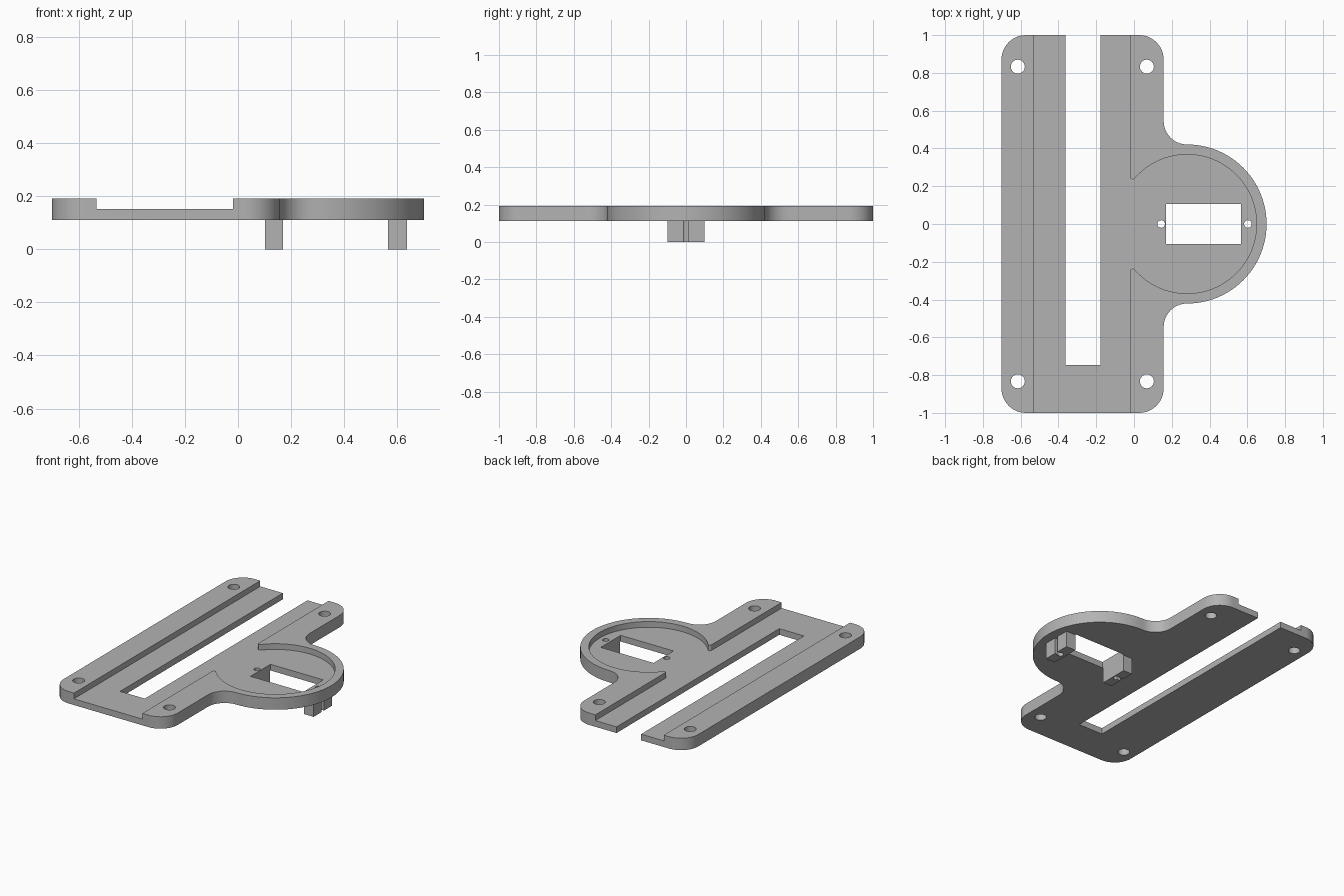
import bpy, bmesh
from math import cos, sin, radians, degrees, sqrt, atan2

if "Cube" in bpy.data.objects:
    bpy.data.objects.remove(bpy.data.objects["Cube"])

grey = bpy.data.materials.new("plain_grey")
grey.use_nodes = True
colour = (0.45, 0.45, 0.45, 1)
grey.diffuse_color = colour
grey.node_tree.nodes["Principled BSDF"].inputs["Base Color"].default_value = colour

BOTTOM, FLOOR, TOP = 0.111, 0.153, 0.192   # plate underside, pocket floor, rim top
LEFT, EDGE = -0.702, 0.157                 # long sides of the plate
DISC_X, DISC_R, POCKET_R = 0.281, 0.421, 0.368
CH_L, CH_R = -0.533, -0.019                # channel walls


def arc(cx, cy, r, a0, a1, n=12):
    return [(cx + r * cos(radians(a0 + (a1 - a0) * i / n)),
             cy + r * sin(radians(a0 + (a1 - a0) * i / n))) for i in range(n + 1)]


def rect(x0, x1, y0, y1):
    return [(x0, y0), (x1, y0), (x1, y1), (x0, y1)]


def prism(name, pts, z0, z1):
    bm = bmesh.new()
    face = bm.faces.new([bm.verts.new((x, y, z0)) for x, y in pts])
    up = bmesh.ops.extrude_face_region(bm, geom=[face])["geom"]
    bmesh.ops.translate(bm, vec=(0, 0, z1 - z0),
                        verts=[v for v in up if isinstance(v, bmesh.types.BMVert)])
    bmesh.ops.recalc_face_normals(bm, faces=bm.faces)
    mesh = bpy.data.meshes.new(name)
    bm.to_mesh(mesh)
    bm.free()
    mesh.materials.append(grey)
    ob = bpy.data.objects.new(name, mesh)
    bpy.context.collection.objects.link(ob)
    return ob


def cut(target, pts, z0, z1):
    cutter = prism("cutter", pts, z0, z1)
    cutter.hide_render = True
    mod = target.modifiers.new("cut", "BOOLEAN")
    mod.operation, mod.solver, mod.object = "DIFFERENCE", "EXACT", cutter
    graph = bpy.context.evaluated_depsgraph_get()
    mesh = bpy.data.meshes.new_from_object(target.evaluated_get(graph))
    target.modifiers.clear()
    target.data = mesh
    bpy.data.objects.remove(cutter)


def smooth(ob):
    bpy.ops.object.select_all(action="DESELECT")
    ob.select_set(True)
    bpy.context.view_layer.objects.active = ob
    bpy.ops.object.shade_smooth_by_angle(angle=radians(30))


# Plate outline: rounded rectangle flowing into a round lobe
C = 0.13
F = DISC_X - EDGE
outline = (arc(LEFT + C, -1 + C, C, 180, 270) + arc(EDGE - C, -1 + C, C, 270, 360)
           + arc(DISC_X, -DISC_R - F, F, 180, 90)
           + arc(DISC_X, 0, DISC_R, -90, 90, 48)[1:-1]
           + arc(DISC_X, DISC_R + F, F, -90, -180)
           + arc(EDGE - C, 1 - C, C, 0, 90) + arc(LEFT + C, 1 - C, C, 90, 180))
plate = prism("mounting_plate", outline, BOTTOM, TOP)

# Channel joined to a round pocket, with rounded wall tips
T = 0.012
tip_x = CH_R + T
tip_y = sqrt((POCKET_R + T) ** 2 - (DISC_X - tip_x) ** 2)
tip = degrees(atan2(tip_y, DISC_X - tip_x))
pocket = ([(CH_L, -1.1), (CH_R, -1.1)]
          + arc(tip_x, -tip_y, T, 180, tip, 8)
          + arc(DISC_X, 0, POCKET_R, tip - 180, 180 - tip, 56)[1:-1]
          + arc(tip_x, tip_y, T, -tip, -180, 8)
          + [(CH_R, 1.1), (CH_L, 1.1)])
cut(plate, pocket, FLOOR, 0.3)

# Long slot, rectangular window and round holes
HOLES = (0.144, 0.603)
cut(plate, rect(-0.363, -0.178, -0.747, 1.1), 0, 0.3)
cut(plate, rect(0.169, 0.566, -0.107, 0.107), 0, 0.3)
for y in (-0.833, 0.833):
    for x in (-0.615, 0.068):
        cut(plate, arc(x, y, 0.037, 0, 345, 23), 0, 0.3)
for x in HOLES:
    cut(plate, arc(x, 0, 0.02, 0, 345, 23), 0, 0.3)
smooth(plate)

# Two posts under the window, each with a screw hole slit to the outside
for name, inner, outer, hole in (("inner_post", 0.169, 0.101, HOLES[0]),
                                 ("outer_post", 0.566, 0.638, HOLES[1])):
    side = 0 if outer > inner else 180
    s = 0.0125
    gap = degrees(atan2(s, sqrt(0.02 ** 2 - s ** 2)))
    ring = arc(hole, 0, 0.02, side + gap, side + 360 - gap, 20)
    if side:
        ring.reverse()
    post = prism(name, [(outer, -s), (outer, -0.1), (inner, -0.1), (inner, 0.1),
                        (outer, 0.1), (outer, s)] + ring, 0, BOTTOM)
    smooth(post)
